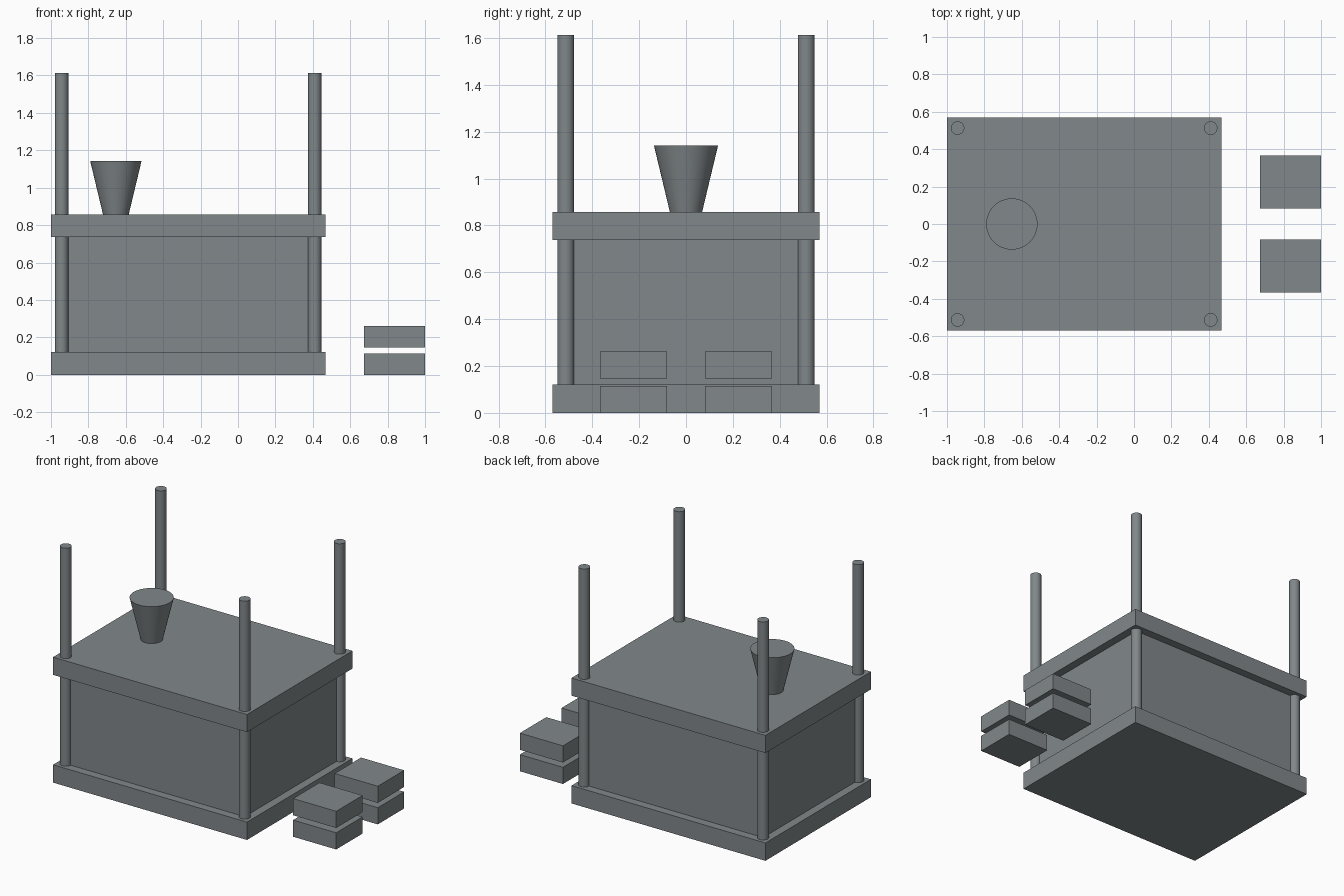
import bpy
from math import radians

if "Cube" in bpy.data.objects:
    bpy.data.objects.remove(bpy.data.objects["Cube"])

# Dark slate grey for every part
slate = bpy.data.materials.new("slate")
slate.diffuse_color = (0.22, 0.245, 0.255, 1)
slate.use_nodes = True
slate.node_tree.nodes["Principled BSDF"].inputs["Base Color"].default_value = slate.diffuse_color


def box(name, x, y, z):
    """Box from (min, max) ranges on each axis."""
    bpy.ops.mesh.primitive_cube_add(size=1, location=[sum(r) / 2 for r in (x, y, z)])
    ob = bpy.context.object
    ob.name = name
    ob.scale = [r[1] - r[0] for r in (x, y, z)]
    bpy.ops.object.transform_apply(location=False, rotation=False, scale=True)
    ob.data.materials.append(slate)


def taper(name, x, y, z, r_bottom, r_top):
    """Upright round part, smooth sides and sharp rims."""
    bpy.ops.mesh.primitive_cone_add(vertices=48, radius1=r_bottom, radius2=r_top,
                                    depth=z[1] - z[0], location=(x, y, sum(z) / 2))
    ob = bpy.context.object
    ob.name = name
    bpy.ops.object.shade_smooth_by_angle(angle=radians(30))
    ob.data.materials.append(slate)


# Base slab, enclosed body and top slab
box("base_slab", (-1, 0.467), (-0.57, 0.57), (0, 0.122))
box("body", (-0.943, 0.41), (-0.513, 0.513), (0.122, 0.737))
box("top_slab", (-1, 0.467), (-0.57, 0.57), (0.737, 0.858))

# Corner posts
for x, side in ((-0.943, "left"), (0.41, "right")):
    for y, end in ((-0.513, "front"), (0.513, "back")):
        taper(f"post_{end}_{side}", x, y, (0.122, 1.613), 0.036, 0.036)

# Tapered bucket on the top slab
taper("bucket", -0.653, 0, (0.858, 1.142), 0.069, 0.137)

# Two pairs of stacked step blocks beside the body
for s, end in ((-1, "front"), (1, "back")):
    y = sorted((s * 0.082, s * 0.367))
    box(f"lower_step_{end}", (0.674, 1), y, (0, 0.114))
    box(f"upper_step_{end}", (0.674, 1), y, (0.147, 0.261))
